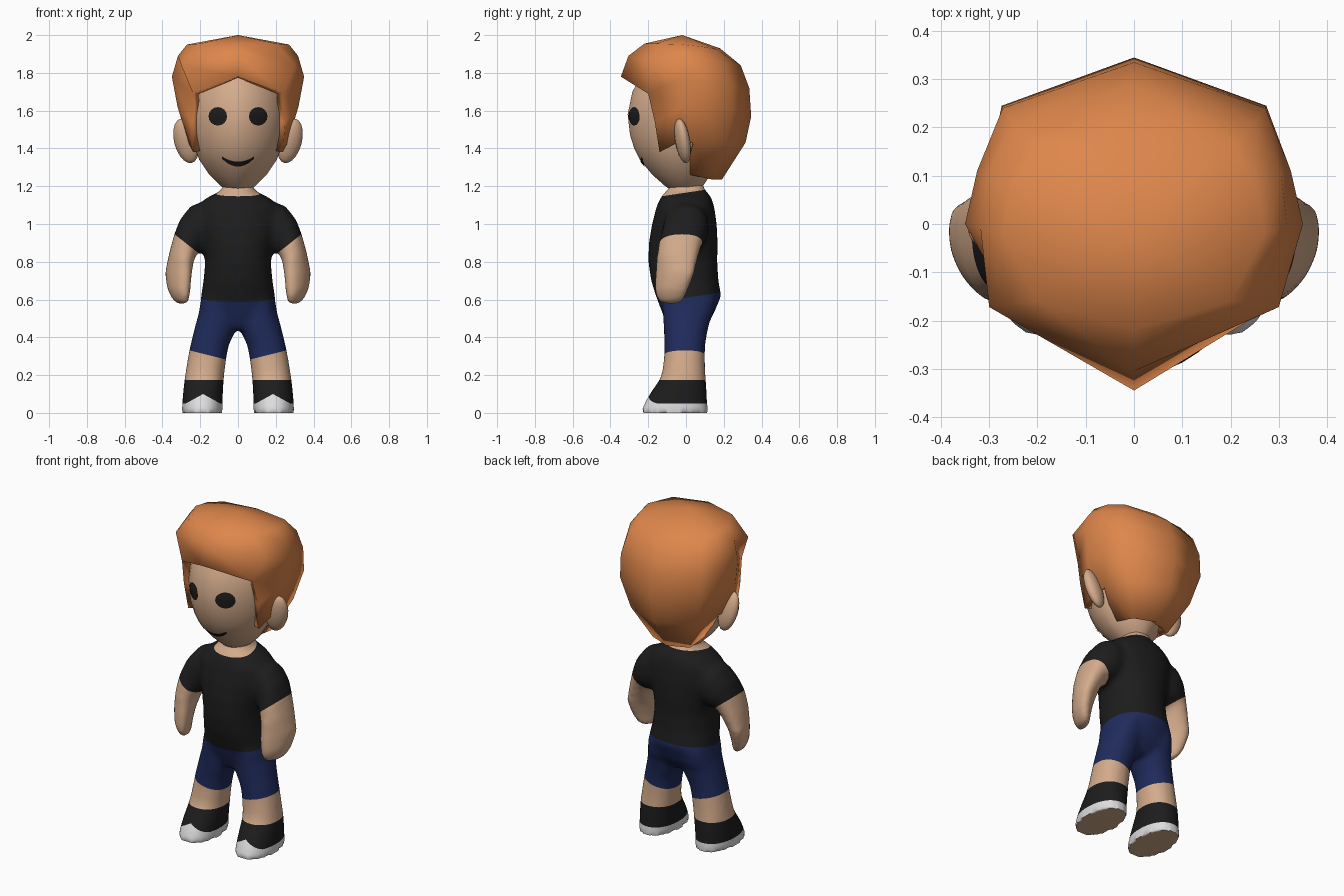
import bpy, bmesh, math
from mathutils import Vector, Matrix
from mathutils.bvhtree import BVHTree

if "Cube" in bpy.data.objects:
    bpy.data.objects.remove(bpy.data.objects["Cube"])


def mat(name, rgb):
    m = bpy.data.materials.new(name)
    m.diffuse_color = (*rgb, 1)
    m.use_nodes = True
    m.node_tree.nodes["Principled BSDF"].inputs["Base Color"].default_value = m.diffuse_color
    return m


SKIN = mat("skin", (0.66, 0.41, 0.26))
HAIR = mat("orange_hair", (0.73, 0.24, 0.07))
BLACK = mat("black", (0.012, 0.012, 0.012))
NAVY = mat("navy", (0.014, 0.024, 0.105))
WHITE = mat("white", (0.72, 0.72, 0.72))


def finish(name, bm, mats, rule=None, angle=60):
    bmesh.ops.recalc_face_normals(bm, faces=bm.faces)
    for f in bm.faces:
        f.material_index = rule(f.calc_center_median(), f.normal) if rule else 0
    me = bpy.data.meshes.new(name)
    bm.to_mesh(me)
    bm.free()
    for m in mats:
        me.materials.append(m)
    ob = bpy.data.objects.new(name, me)
    bpy.context.collection.objects.link(ob)
    bpy.ops.object.select_all(action='DESELECT')
    ob.select_set(True)
    bpy.context.view_layer.objects.active = ob
    bpy.ops.object.shade_smooth_by_angle(angle=math.radians(angle))
    return ob


def ring(outer, inner, yc, ry, skew=0, n=24, p=2.2):
    """Superellipse between an outer and an inner (x, z) point, ry deep in y."""
    o, i = Vector(outer), Vector(inner)
    c, h = (o + i) / 2, (o - i) / 2
    pts = []
    for k in range(n):
        a = 2 * math.pi * (k + 0.5) / n
        u = math.copysign(abs(math.cos(a)) ** (2 / p), math.cos(a))
        v = math.copysign(abs(math.sin(a)) ** (2 / p), math.sin(a))
        q = c + h * u
        pts.append((q.x, yc + ry * v + skew * u, q.y))
    return pts


def flat(z, x0, x1, yf, yb, **kw):
    return ring((x1, z), (x0, z), (yf + yb) / 2, (yb - yf) / 2, **kw)


def loft(bm, rings, sx=1):
    vs = [[bm.verts.new((sx * x, y, z)) for x, y, z in r] for r in rings]
    n = len(vs[0])
    for a, b in zip(vs, vs[1:]):
        for k in range(n):
            bm.faces.new((a[k], a[(k + 1) % n], b[(k + 1) % n], b[k]))
    bm.faces.new(vs[0])
    bm.faces.new(vs[-1])


# Body: torso, legs and arms are lofted, then fused into one smooth skin
torso = [(1.23, .075, -.075, .085), (1.19, .08, -.09, .095), (1.165, .11, -.115, .115),
         (1.14, .165, -.135, .135), (1.09, .225, -.157, .15), (1.0, .22, -.18, .163),
         (.9, .19, -.197, .168), (.8, .174, -.2, .166), (.7, .183, -.185, .172),
         (.62, .196, -.16, .187), (.52, .2, -.122, .145), (.47, .17, -.1, .11),
         (.44, .05, -.08, .08)]
legs = [(.6, .01, .196, -.13, .16), (.52, .005, .21, -.123, .145), (.48, .005, .222, -.12, .125),
        (.42, .02, .237, -.117, .112), (.36, .048, .252, -.115, .102), (.30, .06, .264, -.116, .1),
        (.22, .071, .277, -.126, .102), (.175, .075, .284, -.14, .106), (.12, .079, .29, -.18, .11),
        (.06, .081, .295, -.217, .113), (0, .083, .297, -.238, .116)]
arms = [((.09, 1.15), (.1, .9), 0, .11), ((.25, 1.097), (.17, .86), 0, .12),
        ((.307, 1.025), (.195, .85), -.01, .12), ((.337, .948), (.215, .85), -.03, .117, .01),
        ((.364, .85), (.235, .80), -.045, .108, .025), ((.387, .74), (.246, .72), -.06, .09, .05),
        ((.375, .655), (.253, .64), -.078, .075, .045), ((.35, .605), (.26, .592), -.08, .06, .035),
        ((.32, .575), (.272, .575), -.08, .035, .02)]
bm = bmesh.new()
loft(bm, [flat(z, -x, x, f, b, n=32) for z, x, f, b in torso])
for s in (-1, 1):
    loft(bm, [flat(*r) for r in legs], s)
    loft(bm, [ring(*r) for r in arms], s)
raw = finish("body_raw", bm, [SKIN])
rm = raw.modifiers.new("fuse", 'REMESH')
rm.mode, rm.voxel_size = 'VOXEL', .014
bm = bmesh.new()
bm.from_object(raw, bpy.context.evaluated_depsgraph_get())
bpy.data.objects.remove(raw)
for _ in range(6):
    bmesh.ops.smooth_vert(bm, verts=[v for v in bm.verts if v.co.z > .04], factor=.5,
                          use_axis_x=True, use_axis_y=True, use_axis_z=True)
for v in bm.verts:
    if v.co.z < .006:
        v.co.z = 0
# Clean colour edges: collar, hem, then sleeve, shorts and shoe on each side
cuts = [((0, 0, 1.166), (0, -.15, 1)), ((0, 0, .61), (0, -.15, 1)),
        ((0, 0, .175), (0, 0, 1)), ((0, 0, .05), (0, 0, 1))]
for s in (-1, 1):
    cuts += [((s * .335, 0, .945), (-s * .79, 0, 1)), ((s * .165, 0, .308), (-s * .25, 0, 1)),
             ((s * .185, 0, .1), (.55, 0, 1)), ((s * .185, 0, .1), (-.55, 0, 1))]
for co, no in cuts:
    bmesh.ops.bisect_plane(bm, geom=bm.verts[:] + bm.edges[:] + bm.faces[:],
                           plane_co=co, plane_no=no, dist=1e-5)


def body_rule(c, n):
    x = abs(c.x)
    if c.z > 1.166 + .15 * c.y:
        return 0
    if x > .205 and c.z > .5 and (c.z < .95 and x > .225 or c.z > .8):
        return 0 if c.z < .945 + .79 * (x - .335) else 1
    if c.z > .61 + .15 * c.y:
        return 1
    if c.z > .308 + .25 * (x - .165):
        return 2
    if c.z > .175 or (n.z < -.8 and c.z < .012):
        return 0
    toe = .1 - .55 * abs(x - .185) if c.y < -.03 else 0
    return 3 if c.z < max(.05, toe) else 1


finish("body", bm, [SKIN, BLACK, NAVY, WHITE], body_rule)

# Head
head = [(1.175, .05, -.07, .06), (1.2, .09, -.11, .09), (1.26, .152, -.178, .13),
        (1.34, .206, -.245, .17), (1.4, .228, -.275, .19), (1.47, .244, -.297, .2),
        (1.58, .255, -.31, .22), (1.7, .247, -.285, .22), (1.82, .2, -.22, .18),
        (1.9, .1, -.12, .1)]
bm = bmesh.new()
loft(bm, [flat(z, -x, x, f, b, n=36, p=1.8) for z, x, f, b in head])
tree = BVHTree.FromBMesh(bm)
finish("head", bm, [SKIN])


def plate(name, rows, closed):
    """Thin patch of (x, z) rows laid onto the face."""
    bm = bmesh.new()
    vs = [[bm.verts.new(tree.ray_cast(Vector((x, -1, z)), Vector((0, 1, 0)))[0]
                        + Vector((0, -.006, 0))) for x, z in r] for r in rows]
    n = len(vs[0])
    for a, b in zip(vs, vs[1:]):
        for k in range(n if closed else n - 1):
            bm.faces.new((a[k], a[(k + 1) % n], b[(k + 1) % n], b[k]))
    if closed:
        bm.faces.new(vs[-1])
    finish(name, bm, [BLACK])


# Eyes and smile
for side, s in (("left", -1), ("right", 1)):
    plate(side + "_eye", [[(s * .107 + r * math.cos(k * math.pi / 8),
                            1.57 + r * math.sin(k * math.pi / 8)) for k in range(16)]
                          for r in (.049, .03, .012)], True)
ts = [k / 8 - 1 for k in range(17)]
plate("mouth", [[(.085 * t, 1.33 + .028 * t * t) for t in ts],
                [(.085 * t, 1.304 + .042 * t * t) for t in ts]], False)

# Ears
for side, s in (("left", -1), ("right", 1)):
    bm = bmesh.new()
    m = (Matrix.Translation((s * .275, -.018, 1.44)) @ Matrix.Rotation(s * .25, 4, 'Y')
         @ Matrix.Rotation(.15, 4, 'X') @ Matrix.Rotation(s * .3, 4, 'Z')
         @ Matrix.Diagonal((.065, .038, .122, 1)))
    bmesh.ops.create_uvsphere(bm, u_segments=14, v_segments=10, radius=1, matrix=m)
    finish(side + "_ear", bm, [SKIN])

# Hair: columns running from the crown down to the hairline, front to back
cols = [
    [(0, -.22, 1.955), (0, -.305, 1.89), (0, -.345, 1.78)],
    [(.2, -.16, 1.955), (.3, -.172, 1.84), (.238, -.2, 1.69), (.25, -.165, 1.54), (.238, -.14, 1.38)],
    [(.27, -.02, 1.95), (.318, -.01, 1.89), (.35, 0, 1.78), (.32, -.02, 1.62), (.262, -.05, 1.43)],
    [(.255, .08, 1.94), (.305, .1, 1.87), (.325, .11, 1.76), (.305, .1, 1.6), (.25, .04, 1.43), (.145, 0, 1.265)],
    [(.2, .16, 1.925), (.25, .21, 1.85), (.272, .24, 1.74), (.274, .245, 1.6), (.222, .215, 1.42), (.125, .14, 1.235)],
    [(0, .18, 1.93), (0, .29, 1.84), (0, .335, 1.72), (0, .345, 1.57), (0, .315, 1.43), (0, .19, 1.235)],
]
cols += [[(-x, y, z) for x, y, z in c] for c in cols[4:0:-1]]
bm = bmesh.new()
crown = bm.verts.new((0, -.02, 2.0))
vs = [[bm.verts.new(p) for p in c] for c in cols]
for k, a in enumerate(vs):
    b = vs[(k + 1) % len(vs)]
    bm.faces.new((crown, a[0], b[0]))
    for r in range(min(len(a), len(b)) - 1):
        bm.faces.new((a[r], a[r + 1], b[r + 1], b[r]))
hair = finish("hair", bm, [HAIR], angle=65)
sol = hair.modifiers.new("thickness", 'SOLIDIFY')
sol.thickness = .045
sol.offset = -1
